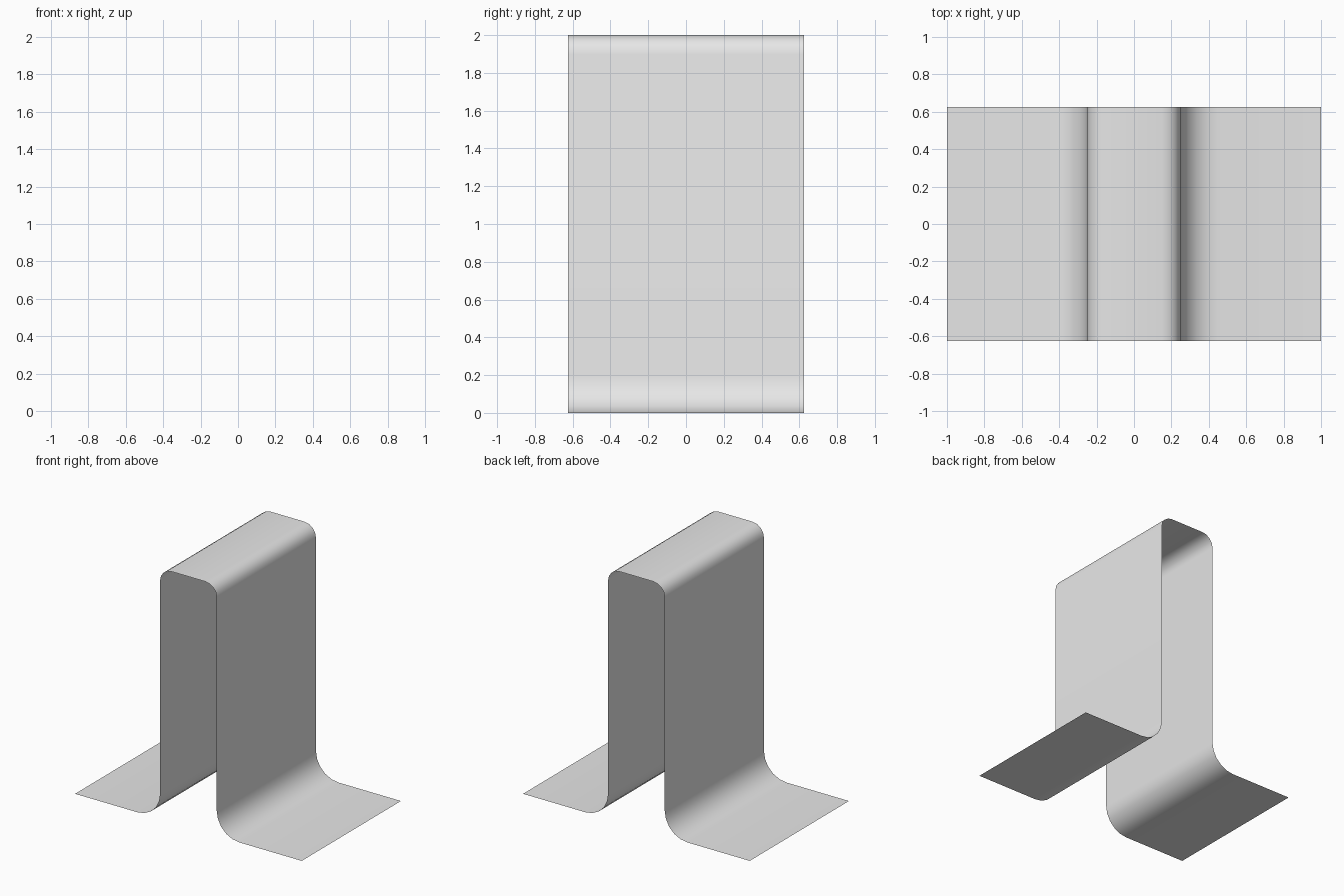
import bpy, bmesh, math

cube = bpy.data.objects.get("Cube")
if cube:
    bpy.data.objects.remove(cube, do_unlink=True)

HALF_LENGTH = 0.625
HALF_WIDTH = 0.25
CROWN_RADIUS = 0.1
FOOT_RADIUS = 0.2

grey = bpy.data.materials.new("light grey")
grey.use_nodes = True
grey.diffuse_color = (0.8, 0.8, 0.8, 1)
grey.node_tree.nodes["Principled BSDF"].inputs["Base Color"].default_value = (0.8, 0.8, 0.8, 1)


def arc(cx, cz, radius, start, end, steps):
    """Points along a circular arc, angles in degrees."""
    angles = [math.radians(start + (end - start) * i / steps) for i in range(steps + 1)]
    return [(cx + radius * math.cos(a), cz + radius * math.sin(a)) for a in angles]


# Right half of the section: crown bend, wall, foot bend, flat flange
half = arc(HALF_WIDTH - CROWN_RADIUS, 2 - CROWN_RADIUS, CROWN_RADIUS, 90, 0, 4)
half += arc(HALF_WIDTH + FOOT_RADIUS, FOOT_RADIUS, FOOT_RADIUS, 180, 270, 5)
half.append((1, 0))

# Mirror the section and sweep it along the length
profile = [(-x, z) for x, z in reversed(half)] + half
bm = bmesh.new()
points = [bm.verts.new((x, -HALF_LENGTH, z)) for x, z in profile]
edges = [bm.edges.new(pair) for pair in zip(points, points[1:])]
swept = bmesh.ops.extrude_edge_only(bm, edges=edges)
bmesh.ops.translate(bm, vec=(0, 2 * HALF_LENGTH, 0),
                    verts=[v for v in swept["geom"] if isinstance(v, bmesh.types.BMVert)])
bmesh.ops.recalc_face_normals(bm, faces=bm.faces)
# Keep the outer side of the sheet facing up
bm.normal_update()
crown = max(bm.faces, key=lambda f: f.calc_center_median().z)
if crown.normal.z < 0:
    bmesh.ops.reverse_faces(bm, faces=bm.faces)

mesh = bpy.data.meshes.new("hat_channel_sheet")
bm.to_mesh(mesh)
bm.free()
sheet = bpy.data.objects.new("hat_channel_sheet", mesh)
bpy.context.collection.objects.link(sheet)
mesh.materials.append(grey)

# Smooth bends
bpy.context.view_layer.objects.active = sheet
sheet.select_set(True)
bpy.ops.object.shade_smooth_by_angle(angle=math.radians(35))
